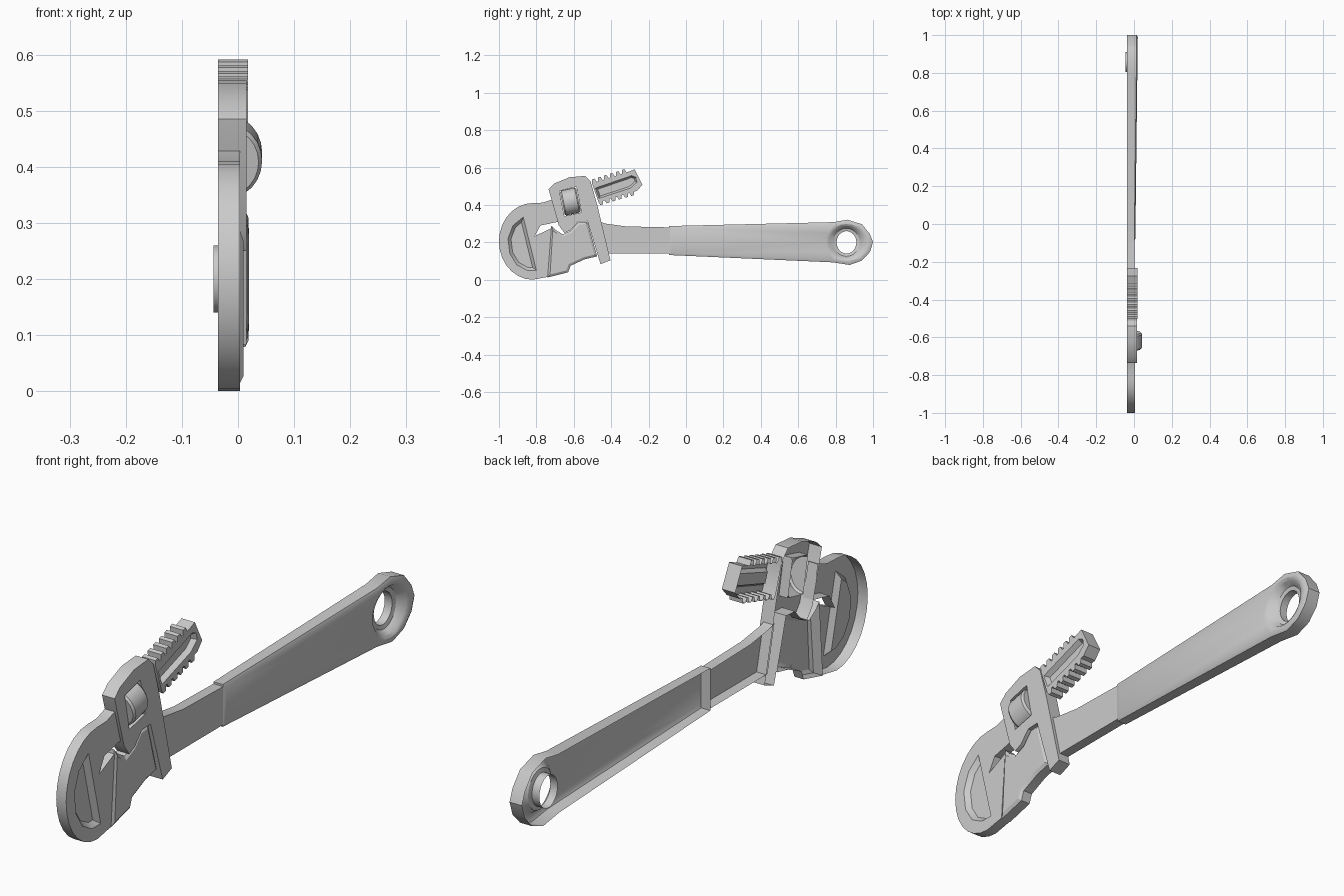
import bpy, bmesh
from math import sin, cos, pi
from mathutils import Vector

if "Cube" in bpy.data.objects:
    bpy.data.objects.remove(bpy.data.objects["Cube"])

BACK = -0.036  # open rear edge of the pressed shell


def inset(pts, d):
    """Mitred inward offset of a (y, z) outline."""
    P = [Vector(p) for p in pts]
    n = len(P)
    area = sum(P[i - 1].x * P[i].y - P[i].x * P[i - 1].y for i in range(n))
    s = 1 if area > 0 else -1
    out = []
    for i in range(n):
        a = (P[i] - P[i - 1]).normalized()
        b = (P[(i + 1) % n] - P[i]).normalized()
        na, nb = Vector((-a.y, a.x)) * s, Vector((-b.y, b.x)) * s
        out.append(P[i] + (na + nb) * d / max(0.4, 1 + na.dot(nb)))
    return out


def ellipse(c, ry, rz, n=20, a0=0.0, a1=2 * pi, closed=True):
    k = n if closed else n - 1
    return [(c[0] + ry * cos(a0 + (a1 - a0) * i / k),
             c[1] + rz * sin(a0 + (a1 - a0) * i / k)) for i in range(n)]


def loft(bm, rings):
    """Bridge (outline, x) rings; return first and last vertex loops."""
    loops = [[bm.verts.new((x, p[0], p[1])) for p in pts] for pts, x in rings]
    for A, B in zip(loops, loops[1:]):
        for i in range(len(A)):
            bm.faces.new((A[i - 1], A[i], B[i], B[i - 1]))
    return loops[0], loops[-1]


def loop_edges(bm, loop):
    out = []
    for i in range(len(loop)):
        pair = (loop[i - 1], loop[i])
        out.append(bm.edges.get(pair) or bm.edges.new(pair))
    return out


def finish(name, bm):
    bmesh.ops.recalc_face_normals(bm, faces=bm.faces[:])
    if sum(f.normal.x * f.calc_area() for f in bm.faces) < 0:
        bmesh.ops.reverse_faces(bm, faces=bm.faces[:])
    me = bpy.data.meshes.new(name)
    bm.to_mesh(me)
    bm.free()
    ob = bpy.data.objects.new(name, me)
    bpy.context.collection.objects.link(ob)
    bpy.ops.object.select_all(action='DESELECT')
    ob.select_set(True)
    bpy.context.view_layer.objects.active = ob
    bpy.ops.object.shade_smooth_by_angle(angle=0.5)
    return ob


def shell(name, rings, recesses=(), taper=0.0):
    """Open-backed pressed part: side rings, front face, optional recesses.
    Each recess is (rings, has_floor), starting on the front face."""
    bm = bmesh.new()
    edges = loop_edges(bm, loft(bm, rings)[1])
    for rec, floor in recesses:
        first, last = loft(bm, rec)
        edges += loop_edges(bm, first)
        if floor:
            bm.faces.new(last)
    bmesh.ops.triangle_fill(bm, use_beauty=True, edges=edges, normal=(1, 0, 0))
    for v in bm.verts:
        if v.co.x > 0:
            v.co.x += taper * (v.co.y + 0.09)
    return finish(name, bm)


def teeth(p, q, n, h):
    p, q = Vector(p), Vector(q)
    d = q - p
    up = Vector((-d.y, d.x)).normalized() * h
    return [p + d * (i + t) / n + up * k for i in range(n)
            for t, k in ((0.08, 0), (0.25, 1), (0.68, 1), (0.85, 0))]


# rounded fixed head with D-shaped recess
head = [(-.713, .43), (-.683, .31), (-.778, .29), (-.81, .233), (-.72, .275),
        (-.74, .015)] + ellipse((-.82, .205), .18, .205, 15, -pi / 2, -3 * pi / 2, False) \
    + [(-.765, .412)]
dee = [(-.87, .335), (-.925, .29), (-.952, .22), (-.942, .14), (-.905, .08),
       (-.85, .05), (-.80, .05)]
shell("fixed_head", [(head, BACK), (head, .004)],
      [([(dee, .004), (inset(dee, .016), -.014)], True)])

# raised block beneath the sliding bar
block = [(-.72, .29), (-.70, .268), (-.66, .243), (-.617, .262), (-.577, .307),
         (-.527, .31), (-.475, .125), (-.54, .11), (-.617, .075), (-.63, .04), (-.74, .012)]
shell("jaw_block", [(block, BACK), (block, .002), (inset(block, .012), .010)])

# sliding bar with adjuster window
bar = [(-.735, .485), (-.703, .515), (-.623, .548), (-.54, .555), (-.51, .525),
       (-.473, .393), (-.404, .104), (-.457, .083), (-.527, .313), (-.577, .31),
       (-.617, .265), (-.65, .25), (-.68, .29)]
window = [(-.677, .474), (-.586, .497), (-.559, .36), (-.65, .34)]
shell("sliding_bar", [(bar, BACK), (bar, .015)],
      [([(window, .015), (window, -.02)], False)])

# toothed jaw with slot recess
jaw = teeth((-.505, .515), (-.313, .575), 6, .02) + [(-.275, .59), (-.233, .508), (-.262, .475)] \
    + teeth((-.275, .472), (-.473, .413), 6, .018)
slot = [(-.485, .49), (-.29, .557), (-.268, .548), (-.262, .522), (-.297, .49), (-.465, .435)]
shell("toothed_jaw", [(jaw, BACK), (jaw, .018)],
      [([(slot, .018), (inset(slot, .01), .000)], True)])

# adjuster nut: half drum bulging out of the window
bm = bmesh.new()
caps = []
axis, across, mid = Vector((.975, .22)), Vector((-.2, .98)), Vector((-.618, .418))
for s, r in ((-.044, .9), (-.036, 1), (.036, 1), (.044, .9)):
    row = []
    for i in range(13):
        a = pi * i / 12
        p = mid + axis * s + across * (cos(a) * .068 * r)
        row.append(bm.verts.new((-.02 + .063 * r * sin(a), p.x, p.y)))
    caps.append(row)
for A, B in zip(caps, caps[1:]):
    for i in range(12):
        bm.faces.new((A[i], A[i + 1], B[i + 1], B[i]))
bm.faces.new(caps[0])
bm.faces.new(caps[-1])
finish("adjuster_nut", bm)

# narrow shank
shank = [(-.46, .31), (-.43, .30), (-.32, .285), (-.09, .28), (-.09, .14), (-.42, .14)]
shell("shank", [(shank, BACK), (shank, .003)])

# handle with dished hanging hole
grip = [(-.09, .287), (.79, .308), (.863, .321), (.94, .297), (.983, .245), (1, .2),
        (.983, .148), (.94, .102), (.875, .079), (.785, .093), (-.09, .132)]
eye = (.858, .2)
dish = [(ellipse(eye, .112, .098, 24), .007), (ellipse(eye, .095, .088, 24), .001),
        (ellipse(eye, .07, .075, 24), -.010), (ellipse(eye, .053, .06, 24), -.014),
        (ellipse(eye, .053, .06, 24), -.044)]
shell("handle", [(grip, BACK), (grip, .0015), (inset(grip, .011), .007)],
      [(dish, False)], taper=.012)
